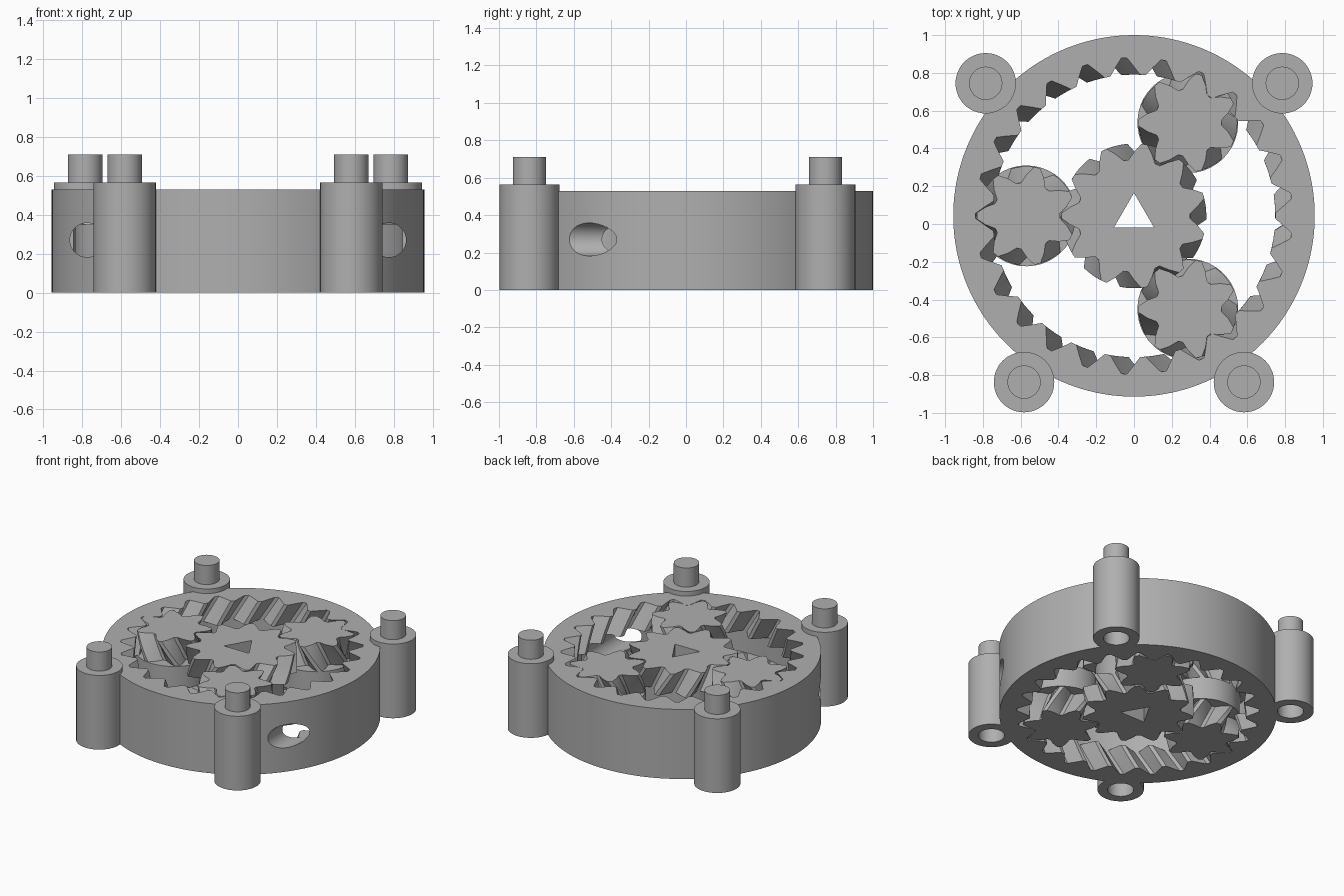
import bpy, bmesh
from math import cos, sin, pi, radians, tan
from mathutils import Vector

cube = bpy.data.objects.get("Cube")
if cube:
    bpy.data.objects.remove(cube, do_unlink=True)

grey = bpy.data.materials.new("plain_grey")
grey.use_nodes = True
grey.diffuse_color = (0.43, 0.43, 0.43, 1)
grey.node_tree.nodes["Principled BSDF"].inputs["Base Color"].default_value = (0.43, 0.43, 0.43, 1)

CY = 0.043                 # centre of the ring in y
H, BAND = 0.53, 0.18       # height, and height of each toothed band
ORBIT = 0.57               # distance from sun to planets
N_RING, N_SUN, N_PLANET = 25, 11, 7
SLANT = tan(radians(30))   # slant of the helical teeth


def loft(name, loops, location, caps=False, wrap=False):
    """Skin a stack of equal-length loops, closed by caps or by wrapping round."""
    bm = bmesh.new()
    rows = [[bm.verts.new(p) for p in loop] for loop in loops]
    pairs = list(zip(rows, rows[1:]))
    if wrap:
        pairs.append((rows[-1], rows[0]))
    for a, b in pairs:
        for i in range(len(a)):
            j = (i + 1) % len(a)
            bm.faces.new((a[i], a[j], b[j], b[i]))
    if caps:
        bm.faces.new(rows[0][::-1])
        bm.faces.new(rows[-1])
    bmesh.ops.recalc_face_normals(bm, faces=bm.faces)
    mesh = bpy.data.meshes.new(name)
    bm.to_mesh(mesh)
    bm.free()
    mesh.materials.append(grey)
    obj = bpy.data.objects.new(name, mesh)
    obj.location = location
    bpy.context.collection.objects.link(obj)
    return obj


def circle(r, z, n=48):
    return [(r * cos(2 * pi * i / n), r * sin(2 * pi * i / n), z) for i in range(n)]


def gear_loop(teeth, root, tip, z, turn, flat=None):
    """One outline of a gear; flat replaces the teeth by a plain radius."""
    mid = (root + tip) / 2
    shape = [(-0.42, root), (-0.24, mid), (-0.07, tip), (0.07, tip), (0.24, mid), (0.42, root)]
    pts = []
    for k in range(teeth):
        for f, r in shape:
            a = turn + 2 * pi * (k + f) / teeth
            pts.append(((flat or r) * cos(a), (flat or r) * sin(a), z))
    return pts


def gear_loops(teeth, root, tip, flat, start, hand):
    """Mirrored helical bands at bottom and top with a smooth roller between."""
    pitch = ORBIT * teeth / (N_SUN + N_PLANET)
    steps = 5
    full = hand * BAND * SLANT / pitch
    ts = [i / steps for i in range(steps + 1)]
    low = [gear_loop(teeth, root, tip, BAND * t, start + full * t) for t in ts]
    high = [gear_loop(teeth, root, tip, H - BAND * t, start + full * t) for t in reversed(ts)]
    roller = [gear_loop(teeth, root, tip, z, start + full, flat) for z in (BAND, H - BAND)]
    return low + roller + high


def finish(obj):
    bpy.ops.object.select_all(action='DESELECT')
    obj.select_set(True)
    bpy.context.view_layer.objects.active = obj
    bpy.ops.object.shade_smooth_by_angle(angle=radians(25))


def cut(obj, cutter):
    mod = obj.modifiers.new("cut", 'BOOLEAN')
    mod.operation = 'DIFFERENCE'
    mod.solver = 'EXACT'
    mod.object = cutter
    bpy.ops.object.select_all(action='DESELECT')
    obj.select_set(True)
    bpy.context.view_layer.objects.active = obj
    bpy.ops.object.modifier_apply(modifier=mod.name)
    bpy.data.objects.remove(cutter, do_unlink=True)


# Outer ring with internal teeth
inner = gear_loops(N_RING, 0.748, 0.838, 0.845, pi, 1)
outer = [gear_loop(N_RING, 1, 1, z, pi, 0.957) for z in (H, 0)]
ring = loft("ring_gear", inner + outer, (0, CY, 0), wrap=True)

# Screw holes bored from the front through the ring wall
for side in (-1, 1):
    bore = loft("bore", [circle(0.088, 0), circle(0.088, 0.95)], (side * 0.775, CY, 0.27), caps=True)
    bore.rotation_euler.x = pi / 2
    cut(ring, bore)
finish(ring)

# Sun gear with a triangular drive hole
sun = loft("sun_gear", gear_loops(N_SUN, 0.298, 0.383, 0.294, pi, -1), (0, CY, 0), caps=True)
key = [(0.122 * cos(pi / 2 + i * 2 * pi / 3), 0.122 * sin(pi / 2 + i * 2 * pi / 3)) for i in range(3)]
drive = loft("drive_cutter", [[(x, y, z) for x, y in key] for z in (-0.1, H + 0.1)], (0, CY, 0), caps=True)
cut(sun, drive)
finish(sun)

# Three planet gears, each turned to mesh with the ring
for i, name in enumerate(("right", "front", "back")):
    step = i * 2 * pi / 3
    turn = pi - step * (N_RING - N_PLANET) / N_PLANET
    place = Vector((ORBIT * cos(pi + step), CY + ORBIT * sin(pi + step), 0))
    planet = loft(name + "_planet_gear", gear_loops(N_PLANET, 0.178, 0.262, 0.267, turn, 1), place, caps=True)
    finish(planet)

# Corner posts: peg on top, matching socket underneath
profile = [(0.09, 0.16), (0.09, 0), (0.16, 0), (0.16, 0.565), (0.088, 0.565), (0.088, 0.71)]
for name, x, y in (("back", 0.785, 0.745), ("front", 0.582, -0.837)):
    for side, s in (("left", 1), ("right", -1)):
        post = loft(f"{name}_{side}_post", [circle(r, z) for r, z in profile], (s * x, y, 0), caps=True)
        finish(post)
